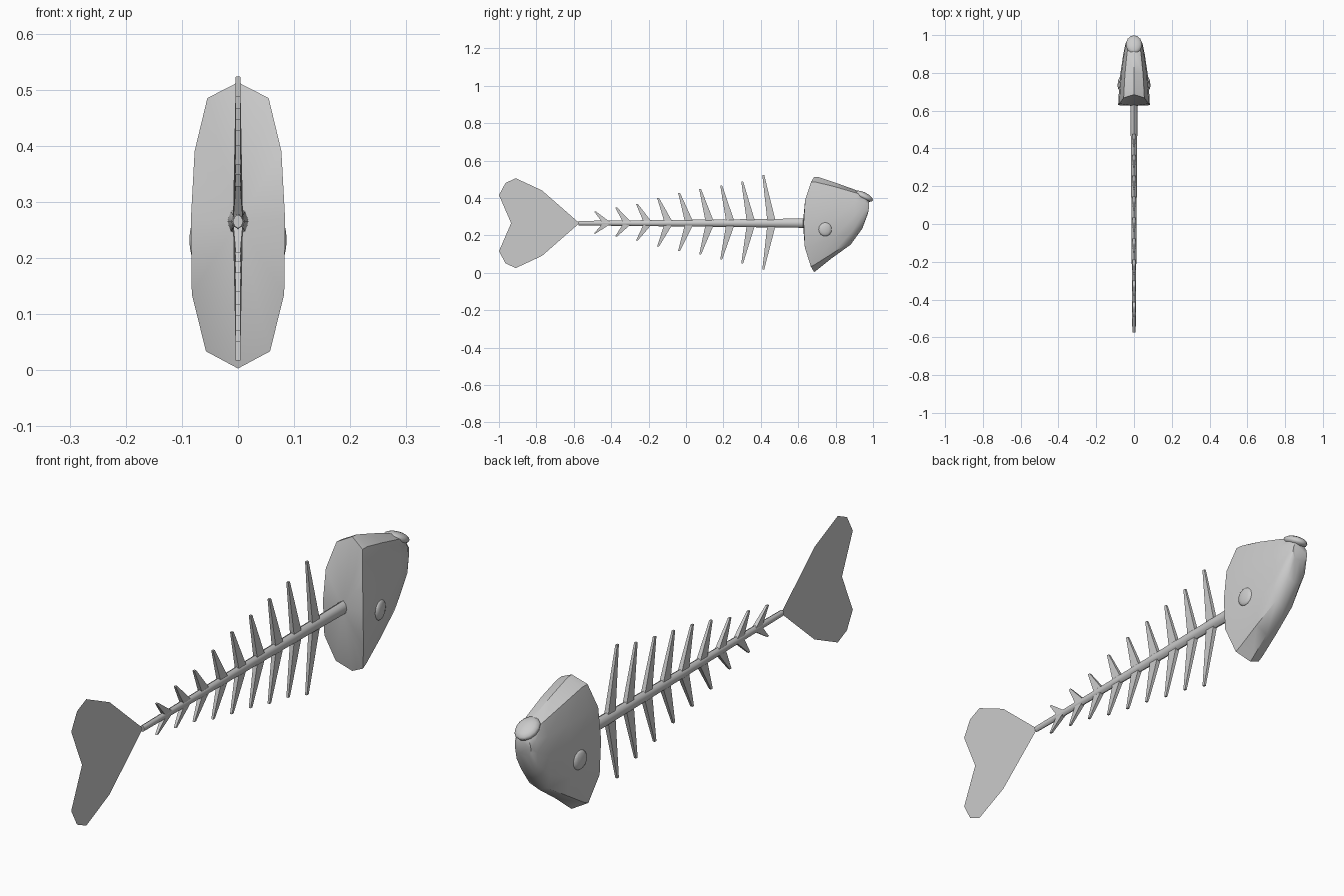
import bpy, bmesh, math
from mathutils import Matrix

if "Cube" in bpy.data.objects:
    bpy.data.objects.remove(bpy.data.objects["Cube"])

ZC = 0.265  # height of the backbone


def finish(name, bm, smooth=None):
    bmesh.ops.recalc_face_normals(bm, faces=bm.faces)
    me = bpy.data.meshes.new(name)
    bm.to_mesh(me)
    bm.free()
    ob = bpy.data.objects.new(name, me)
    bpy.context.collection.objects.link(ob)
    if smooth:
        bpy.ops.object.select_all(action='DESELECT')
        ob.select_set(True)
        bpy.context.view_layer.objects.active = ob
        bpy.ops.object.shade_smooth_by_angle(angle=math.radians(smooth))
    return ob


def loft(bm, rings, start_point=None):
    """Skin closed rings of points; cap both ends (fan at start if given)."""
    vs = [[bm.verts.new(p) for p in r] for r in rings]
    n = len(vs[0])
    for a, b in zip(vs, vs[1:]):
        for i in range(n):
            j = (i + 1) % n
            bm.faces.new((a[i], a[j], b[j], b[i]))
    if start_point:
        c = bm.verts.new(start_point)
        for i in range(n):
            bm.faces.new((c, vs[0][i], vs[0][(i + 1) % n]))
    else:
        bm.faces.new(vs[0])
    bm.faces.new(vs[-1])


# Backbone: tapered rod, slightly narrower than tall
bm = bmesh.new()
rings = []
for y, r in [(-0.575, 0.012), (-0.2, 0.016), (0.3, 0.021), (0.64, 0.025)]:
    rings.append([(0.75 * r * math.cos(a), y, ZC + r * math.sin(a))
                  for a in (k * math.tau / 8 for k in range(8))])
loft(bm, rings)
finish("backbone", bm, 50)

# Ribs: nine swept-back pairs, growing toward the head
upper = [.328, .35, .367, .42, .427, .447, .467, .488, .523]
upper[3] = .40
lower = [.21, .193, .173, .14, .117, .097, .07, .05, .017]
bm = bmesh.new()
for i in range(9):
    tip_y = -0.487 + i * 0.1125
    base_y = tip_y + 0.066 - 0.0025 * i
    for tip_z in (upper[i], lower[i]):
        loft(bm, [[(sx * hx, y + sy * hy, z) for sx, sy in
                   ((-1, -1), (1, -1), (1, 1), (-1, 1))]
                  for y, z, hx, hy in ((base_y, ZC, .009, .023),
                                       (tip_y, tip_z, .004, .005))])
finish("ribs", bm)

# Tail fin: thin sheet, upper half and its mirror
half = [(-.57, 0), (-.77, .175), (-.91, .24), (-.965, .215), (-1, .15), (-.935, 0)]
bm = bmesh.new()
for s in (1, -1):
    bm.faces.new([bm.verts.new((0, y, ZC + s * z)) for y, z in half[::s]])
bmesh.ops.remove_doubles(bm, verts=bm.verts, dist=1e-4)
finish("tail_fin", bm)

# Head: half section (height fraction, width fraction) lofted to the snout
section = [(0, 0), (.06, .68), (.26, .98), (.52, 1), (.76, .92), (.945, .65), (1, 0)]
# top y, top z, bottom y, bottom z, half width, backward bow
stations = [(.685, .513, .685, .003, .084, -.056),
            (.71, .511, .70, .014, .082, -.035),
            (.80, .481, .78, .078, .073, 0),
            (.90, .445, .88, .15, .057, .008),
            (.955, .422, .942, .235, .045, .008),
            (.978, .385, .972, .315, .034, .003)]
bm = bmesh.new()
rings = []
for ty, tz, by, bz, w, bow in stations:
    def pt(f, wf, s):
        return (s * w * wf,
                by + (ty - by) * f + bow * (1 - abs(2 * f - 1) ** 3),
                bz + (tz - bz) * f)
    rings.append([pt(f, wf, 1) for f, wf in section] +
                 [pt(f, wf, -1) for f, wf in section[-2:0:-1]])
loft(bm, rings, (0, .625, ZC))
finish("head", bm, 45)

# Upper lip: flattened rounded overhang at the snout
bm = bmesh.new()
m = (Matrix.Translation((0, .95, .409)) @ Matrix.Rotation(-.45, 4, 'X')
     @ Matrix.Diagonal((.043, .054, .021, 1)))
bmesh.ops.create_uvsphere(bm, u_segments=14, v_segments=8, radius=1, matrix=m)
finish("upper_lip", bm, 60)

# Eyes: shallow domes on both cheeks
bm = bmesh.new()
for s in (1, -1):
    m = (Matrix.Translation((s * .075, .745, .232)) @ Matrix.Rotation(s * .12, 4, 'Z')
         @ Matrix.Diagonal((.011, .036, .037, 1)))
    bmesh.ops.create_uvsphere(bm, u_segments=12, v_segments=8, radius=1, matrix=m)
finish("eyes", bm, 60)
